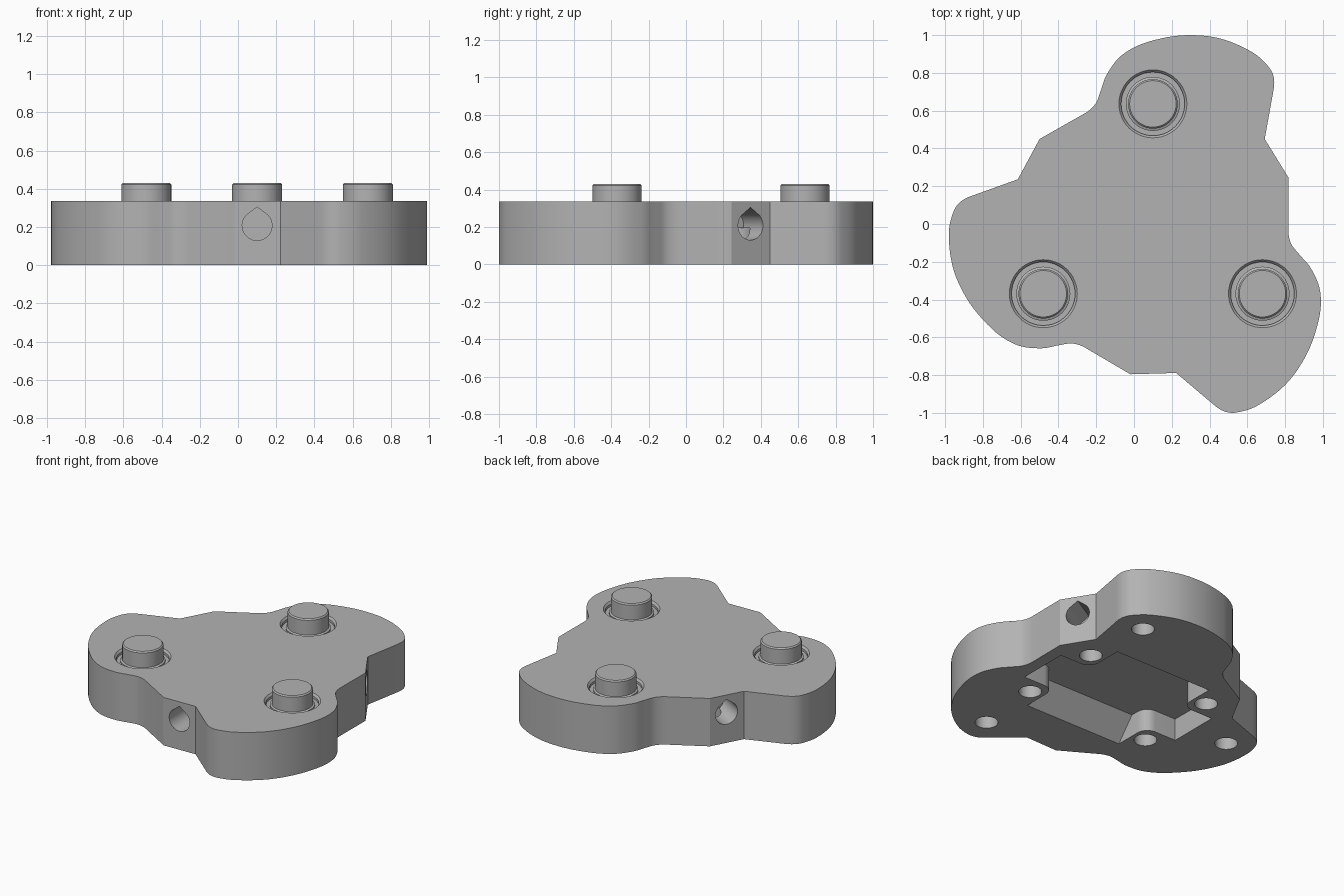
import bpy, bmesh, math
from mathutils import Vector, Matrix
from mathutils.geometry import interpolate_bezier

if "Cube" in bpy.data.objects:
    bpy.data.objects.remove(bpy.data.objects["Cube"])

CENTRE = Vector((0.1, -0.034, 0))
HEIGHT = 0.336
grey = bpy.data.materials.new("grey")
grey.diffuse_color = (0.45, 0.45, 0.45, 1)
grey.use_nodes = True
grey.node_tree.nodes["Principled BSDF"].inputs["Base Color"].default_value = grey.diffuse_color


def make_object(name, bm):
    bmesh.ops.recalc_face_normals(bm, faces=bm.faces[:])
    mesh = bpy.data.meshes.new(name)
    bm.to_mesh(mesh)
    bm.free()
    mesh.materials.append(grey)
    ob = bpy.data.objects.new(name, mesh)
    bpy.context.collection.objects.link(ob)
    return ob


def prism(name, points, z0, z1):
    bm = bmesh.new()
    face = bm.faces.new([bm.verts.new((p[0], p[1], z0)) for p in points])
    top = bmesh.ops.extrude_face_region(bm, geom=[face])["geom"]
    bmesh.ops.translate(bm, vec=(0, 0, z1 - z0),
                        verts=[v for v in top if isinstance(v, bmesh.types.BMVert)])
    return make_object(name, bm)


def lathe(name, profile, x, y, steps=48):
    # closed solid of revolution from (radius, z) pairs
    bm = bmesh.new()
    rings = [[bm.verts.new((x + r * math.cos(2 * math.pi * i / steps),
                            y + r * math.sin(2 * math.pi * i / steps), z))
              for i in range(steps)] for r, z in profile]
    for a, b in zip(rings, rings[1:]):
        for i in range(steps):
            j = (i + 1) % steps
            bm.faces.new((a[i], a[j], b[j], b[i]))
    bm.faces.new(rings[0])
    bm.faces.new(rings[-1])
    return make_object(name, bm)


def smooth(ob):
    bpy.ops.object.select_all(action='DESELECT')
    ob.select_set(True)
    bpy.context.view_layer.objects.active = ob
    bpy.ops.object.shade_smooth_by_angle(angle=math.radians(25))


def polar(radius, degrees):
    a = math.radians(degrees)
    return CENTRE.x + radius * math.cos(a), CENTRE.y + radius * math.sin(a)


# outline of one lobe: straight edge, rounded lobe, straight edge
lobe = [Vector((x, y, 0)) for x, y in (
    (-.50, .45), (-.26, .586), (-.205, .635), (-.178, .70), (-.145, .79),
    (-.065, .893), (.07, .963), (.29, 1.0), (.46, .981), (.63, .907),
    (.716, .828), (.741, .77), (.737, .70), (.692, .45))]
tangents = [(b - a).normalized() for a, b in zip(lobe, lobe[2:])]
tangents[0] = (lobe[1] - lobe[0]).normalized()
tangents[6] = Vector((1, 0, 0))
tangents[-1] = (lobe[-1] - lobe[-2]).normalized()
outline = [lobe[0]]
for k in range(1, len(lobe) - 2):
    a, b = lobe[k], lobe[k + 1]
    d = (b - a).length / 3
    outline += interpolate_bezier(a, a + tangents[k - 1] * d, b - tangents[k] * d, b, 7)[:-1]
outline += lobe[-2:]
full = []
for k in range(3):
    turn = Matrix.Rotation(math.radians(-120 * k), 3, 'Z')
    full += [CENTRE + turn @ (p - CENTRE) for p in outline]
body = prism("body", full, 0, HEIGHT)

cutters = []

# underside cavity with rounded screw bosses in its four corners
cx, cy = 0.107, -0.03
quarter = [(.625, 0), (.625, .18), (.46, .18)]
quarter += [(.46 - .08 * math.sin(t), .26 - .08 * math.cos(t))
            for t in [math.pi / 2 * i / 8 for i in range(1, 9)]]
quarter += [(.38, .445), (0, .445)]
cavity = (quarter[:-1] + [(-x, y) for x, y in reversed(quarter)][:-1]
          + [(-x, -y) for x, y in quarter][:-1]
          + [(x, -y) for x, y in reversed(quarter)][:-1])
cavity_cutter = prism("cavity_cutter", [(cx + x, cy + y) for x, y in cavity], 0, .155)
# long walls lean inwards; the cutter also reaches below the underside
for v in cavity_cutter.data.vertices:
    side = v.co.y - cy
    if abs(side) > .4:
        v.co.y = cy + math.copysign(.315 if v.co.z > .1 else .445 + .0084, side)
    if v.co.z < .01:
        v.co.z = -.01
cutters.append(cavity_cutter)

# screw holes in the bosses and in the lobes
for sx in (-1, 1):
    for sy in (-1, 1):
        cutters.append(lathe("boss_hole_cutter", [(.073, -.1), (.073, .195)],
                             cx + sx * .478, cy + sy * .30, 32))
for angle in (60, 180, -60):
    cutters.append(lathe("lobe_hole_cutter", [(.073, -.1), (.073, .195)], *polar(.893, angle), 32))

# blind teardrop side holes in the flat edges
arc = [math.radians(-225 + 270 * i / 32) for i in range(33)]
drop = [(.078 * math.cos(a), .078 * math.sin(a)) for a in arc] + [(0, .097)]
for angle in (-90, 30, 150):
    cutter = prism("side_hole_cutter", drop, .55, .90)
    # local z becomes the outward direction, local y becomes up
    a = math.radians(angle)
    out, up = Vector((math.cos(a), math.sin(a), 0)), Vector((0, 0, 1))
    basis = Matrix((up.cross(out), up, out)).transposed()
    cutter.data.transform(Matrix.Translation(CENTRE + Vector((0, 0, .208))) @ basis.to_4x4())
    cutters.append(cutter)

# chamfered recesses around the pins
pins = [polar(.67, angle) for angle in (90, 210, 330)]
for x, y in pins:
    cutters.append(lathe("recess_cutter", [(.168, .305), (.168, .322), (.18, HEIGHT), (.18, .4)], x, y))

for cutter in cutters:
    mod = body.modifiers.new("cut", 'BOOLEAN')
    mod.operation = 'DIFFERENCE'
    mod.solver = 'EXACT'
    mod.object = cutter
bpy.context.view_layer.update()
cut_mesh = bpy.data.meshes.new_from_object(body.evaluated_get(bpy.context.evaluated_depsgraph_get()))
body.modifiers.clear()
body.data = cut_mesh
for cutter in cutters:
    bpy.data.objects.remove(cutter)
smooth(body)

# round pins with a collar and a chamfered top
for x, y in pins:
    smooth(lathe("pin", [(.143, .30), (.143, .315), (.131, .32), (.131, .423), (.123, .431)], x, y))
